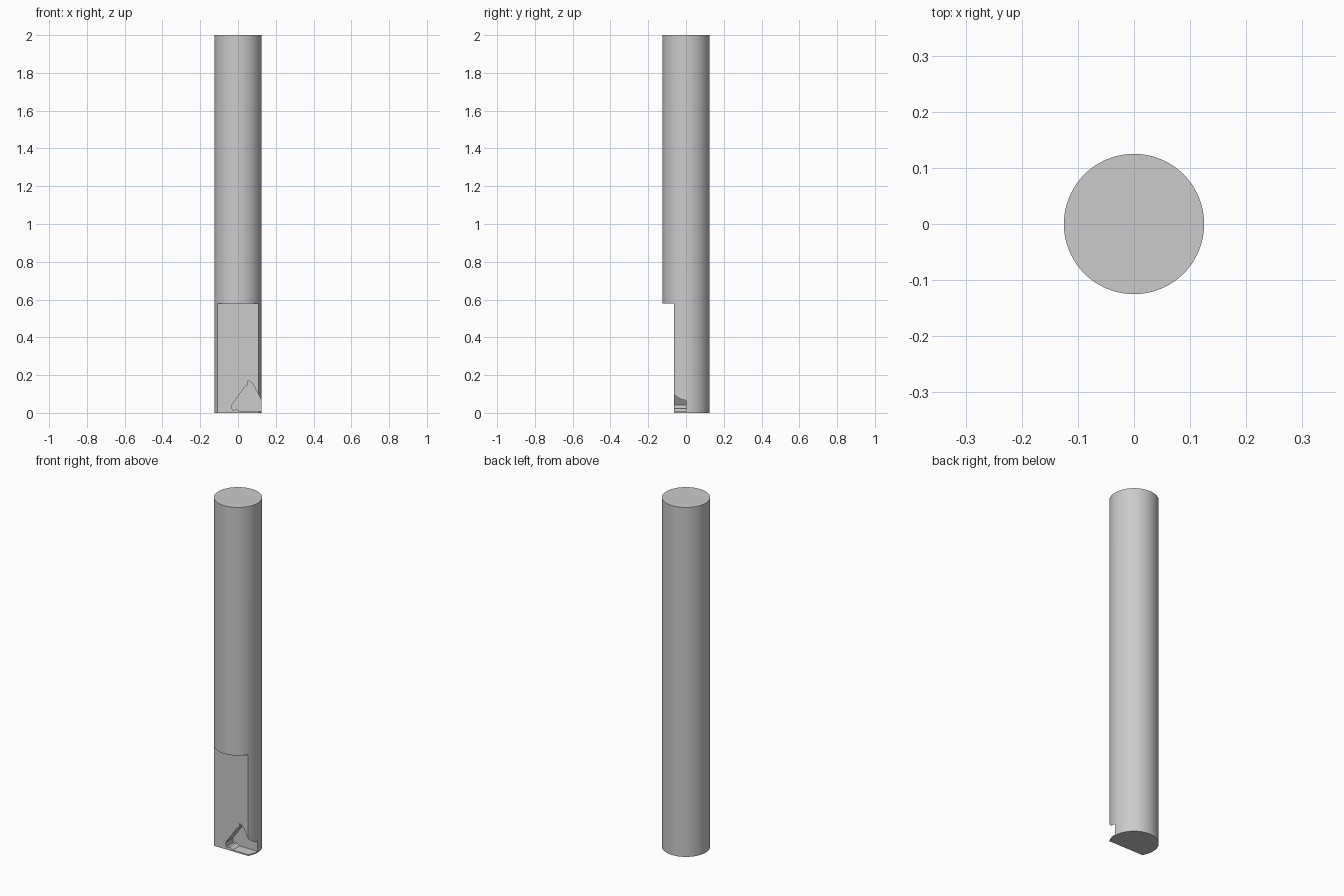
import bpy, bmesh, math

if "Cube" in bpy.data.objects:
    bpy.data.objects.remove(bpy.data.objects["Cube"])

R, H = 0.125, 2.0


def prism(name, outline, y0, y1):
    """Extrude an (x, z) outline from y0 to y1."""
    bm = bmesh.new()
    face = bm.faces.new([bm.verts.new((x, y0, z)) for x, z in outline])
    ext = bmesh.ops.extrude_face_region(bm, geom=[face])
    verts = [g for g in ext["geom"] if isinstance(g, bmesh.types.BMVert)]
    bmesh.ops.translate(bm, verts=verts, vec=(0, y1 - y0, 0))
    bmesh.ops.recalc_face_normals(bm, faces=bm.faces[:])
    mesh = bpy.data.meshes.new(name)
    bm.to_mesh(mesh)
    bm.free()
    obj = bpy.data.objects.new(name, mesh)
    bpy.context.collection.objects.link(obj)
    obj.hide_render = True
    return obj


def cut(target, cutter):
    mod = target.modifiers.new(cutter.name, 'BOOLEAN')
    mod.operation = 'DIFFERENCE'
    mod.solver = 'EXACT'
    mod.object = cutter
    bpy.context.view_layer.objects.active = target
    bpy.ops.object.modifier_apply(modifier=mod.name)
    bpy.data.objects.remove(cutter, do_unlink=True)


# Round shank
bpy.ops.mesh.primitive_cylinder_add(vertices=96, radius=R, depth=H, location=(0, 0, H / 2))
bar = bpy.context.object
bar.name = "tool_bar"

# Flat milled on the front of the lower end
cut(bar, prism("flat_cutter", [(-0.2, -0.1), (0.2, -0.1), (0.2, 0.58), (-0.2, 0.58)], -0.3, -0.0625))

# Triangular insert seat, open on the right, with a thin ledge below
seat = [(-0.030, 0.015), (-0.032, 0.042), (0.037, 0.140), (0.051, 0.146), (0.054, 0.172),
        (0.076, 0.158), (0.150, 0.020), (0.150, 0.007), (0.010, 0.007), (-0.010, 0.022),
        (-0.019, 0.013)]
cut(bar, prism("seat_cutter", seat, -0.3, 0.0))

bpy.ops.object.select_all(action='DESELECT')
bar.select_set(True)
bpy.context.view_layer.objects.active = bar
bpy.ops.object.shade_smooth_by_angle(angle=math.radians(30))
